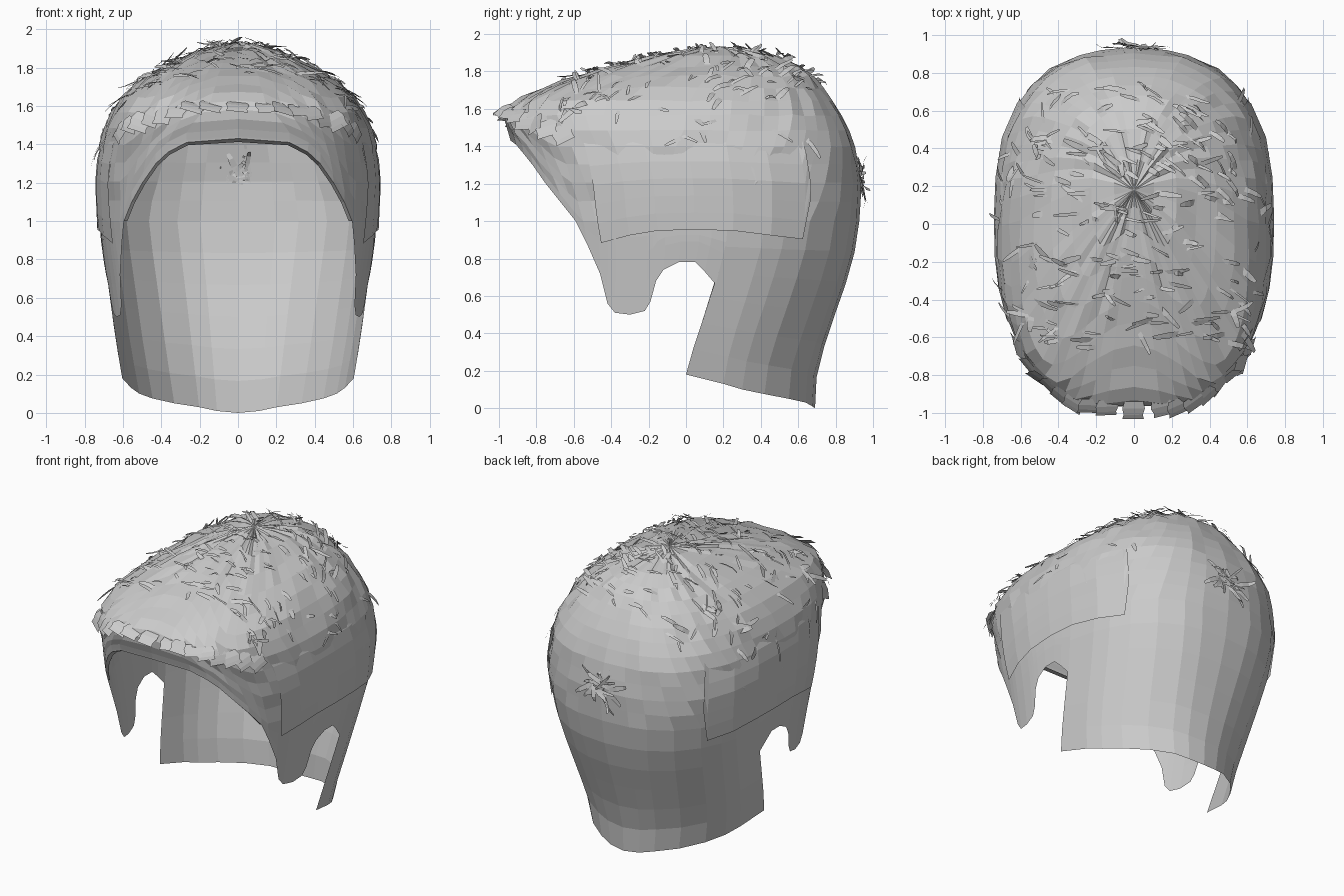
import bpy, bmesh, math, random
from mathutils import Vector

if "Cube" in bpy.data.objects:
    bpy.data.objects.remove(bpy.data.objects["Cube"])

random.seed(4)
hair = bpy.data.materials.new("hair grey")
hair.diffuse_color = (0.6, 0.6, 0.6, 1)
hair.use_nodes = True
hair.node_tree.nodes["Principled BSDF"].inputs["Base Color"].default_value = hair.diffuse_color

# horizontal slices of the head of hair: z, half width, front y, back y
SLICES = [(0, .57, -.86, .69), (.2, .61, -.86, .70), (.4, .645, -.86, .76), (.65, .68, -.86, .85),
          (.9, .715, -.86, .92), (1.2, .735, -.91, .94), (1.42, .715, -.935, .90), (1.54, .67, -.97, .85),
          (1.61, .63, -.96, .80), (1.67, .58, -.87, .76), (1.75, .48, -.66, .71),
          (1.82, .36, -.43, .63), (1.88, .22, -.18, .50), (1.92, .09, .04, .32), (1.935, 0, .18, .18)]
TOP = 1.935
# lower rim from the nape, round the ear notch and sideburn, to the hairline: y, z
RIM = [(.69, 0), (.675, .01), (.64, .03), (.55, .05), (.42, .075), (.3, .10), (.2, .13), (0, .18),
       (.16, .66), (.10, .73), (.05, .78), (-.04, .78), (-.12, .74), (-.16, .68), (-.19, .57),
       (-.22, .52), (-.3, .5), (-.38, .51), (-.42, .56), (-.46, .72), (-.53, .88), (-.59, 1.0),
       (-.67, 1.1), (-.75, 1.2), (-.82, 1.3), (-.868, 1.36), (-.91, 1.41), (-1, 1.43)]


def slice_at(z):
    z = min(max(z, 0), TOP)
    for a, b in zip(SLICES, SLICES[1:]):
        if z <= b[0]:
            t = (z - a[0]) / (b[0] - a[0])
            w, f, k = (a[i] + (b[i] - a[i]) * t for i in (1, 2, 3))
            return w, (f + k) / 2, (k - f) / 2


def power(v, e):
    return math.copysign(abs(v) ** e, v)


def squareness(z, forward):
    """Round at the nape, boxier at the ears and squarest at the fringe."""
    nape = .22 * min(1, max(0, 1 - z))
    return .8 + nape - (.1 * min(1, max(0, (z - 1.25) / .25)) if forward else 0)


def surf(a, z):
    """Point on the hair: angle a from the back, height z."""
    w, c, l = slice_at(z)
    e = squareness(z, math.cos(a) < 0)
    return Vector((w * power(math.sin(a), e), c + l * power(math.cos(a), e), min(z, TOP)))


def angle_at(y, z):
    w, c, l = slice_at(z)
    return math.acos(power(max(-1, min(1, (y - c) / l)), 1 / squareness(z, y < c)))


def frame(a, z):
    """Point, sideways tangent, upward tangent and outward normal."""
    p = surf(a, z)
    s = (surf(a + .04, z) - surf(a - .04, z)).normalized()
    u = (surf(a, z + .02) - surf(a, z - .02)).normalized()
    return p, s, u, u.cross(s).normalized()


def finish(bm, name):
    bmesh.ops.remove_doubles(bm, verts=bm.verts, dist=.0008)
    me = bpy.data.meshes.new(name)
    bm.to_mesh(me)
    bm.free()
    me.materials.append(hair)
    ob = bpy.data.objects.new(name, me)
    bpy.context.collection.objects.link(ob)


def add_grid(bm, cols):
    vs = [[bm.verts.new(p) for p in col] for col in cols]
    for c, d in zip(vs, vs[1:]):
        for i in range(len(c) - 1):
            bm.faces.new((c[i], d[i], d[i + 1], c[i + 1]))


def flip(col):
    return [Vector((-p.x, p.y, p.z)) for p in col]


# main shell: columns run from the rim to a belt above the ears, then to the crown
starts = [angle_at(y, z) for y, z in RIM]
starts[0], starts[-1] = 0, math.pi
LOW, HIGH = 6, 13
half = []
for i, (y, z0) in enumerate(RIM):
    goal = min(starts[i:])
    even = math.pi * i / (len(RIM) - 1)
    belt = max(1.0, z0 + .05)
    heights = [z0 + (belt - z0) * r / LOW for r in range(LOW)]
    heights += [belt + (TOP - belt) * (1 - (1 - r / HIGH) ** 1.5) for r in range(HIGH + 1)]
    col = []
    for r, z in enumerate(heights):
        a = starts[i] + (goal - starts[i]) * min(1, (z - z0) / .48)
        a += (even - a) * min(1, max(0, (z - belt) / (1.62 - belt)))
        p = surf(a, z)
        if r > LOW and r < LOW + HIGH and 0 < i < len(RIM) - 1:
            p += frame(a, z)[3] * random.uniform(-.01, .01)
        col.append(p)
    half.append(col)
bm = bmesh.new()
add_grid(bm, half)
add_grid(bm, [flip(c) for c in reversed(half)])
finish(bm, "hair_shell")

# turned-in lip under the fringe
lip = []
for k, col in enumerate(half[-7:]):
    p = col[0]
    lip.append([p + Vector((-p.x * .03, .01 * k, -.003 * k)), p])
bm = bmesh.new()
add_grid(bm, lip)
add_grid(bm, [flip(c) for c in reversed(lip)])
finish(bm, "fringe_lip")

# overlapping side layers above the ears
side = []
for y, z0 in [(-.45, .885), (-.3, .925), (-.15, .95), (.05, .955), (.25, .95), (.45, .925), (.62, .905), (.66, 1.12)]:
    a = angle_at(y, z0)
    col = []
    for r in range(7):
        z = z0 + (1.5 - z0) * r / 6
        p, s, u, n = frame(a, z)
        col.append(p + n * (.012 + random.uniform(-.003, .003) - .03 * max(0, r - 4) / 2))
    side.append(col)
bm = bmesh.new()
add_grid(bm, side)
add_grid(bm, [flip(c) for c in reversed(side)])
finish(bm, "side_layers")


def lock(bm, p, d, n, length, width, lift, curl=0.0, tip=.5):
    """A short ribbon of hair lying along d and lifting along n."""
    side_dir = d.cross(n).normalized()
    twist = n * random.uniform(-.35, .35) * width
    rows = []
    for t, w, h in [(0, .8, -.006), (.4, 1, .6 * lift), (.75, .85, lift), (1, tip, lift + curl)]:
        c = p + d * length * t + n * h
        half_w = (side_dir * width + twist) * w / 2
        rows.append([c - half_w, c + half_w])
    add_grid(bm, rows)


# tousled locks over the top, spread evenly as seen from above
bm = bmesh.new()
count = 0
while count < 190:
    x, y = random.uniform(-.58, .58), random.uniform(-.66, .72)
    lo, hi = 1.45, TOP - .012
    for _ in range(14):  # find the height of the hair under this spot
        z = (lo + hi) / 2
        w, c, l = slice_at(z)
        inside = abs(x / w) ** 2.5 + abs((y - c) / l) ** 2.5 < 1
        lo, hi = (z, hi) if inside else (lo, z)
    if lo < 1.58:
        continue
    w, c, l = slice_at(lo)
    a = math.atan2(power(x / w, 1.25), power((y - c) / l, 1.25))
    p, s, u, n = frame(a, lo)
    ang = random.gauss(-.5 if y > .2 else -.1, .35)
    way = random.choice((-1, 1))
    d = Vector((math.cos(ang) * way, math.sin(ang) * way, 0))
    d = (d - n * d.dot(n)).normalized()
    lock(bm, p, d, n, random.uniform(.06, .16), random.uniform(.012, .035),
         random.uniform(.01, .026), random.uniform(-.015, .015))
    count += 1
finish(bm, "top_locks")

# broad blocky locks side by side along the fringe roll
bm = bmesh.new()
for i in range(17):
    t = (i - 8) / 8
    p, s, u, n = frame(math.pi + t * .95, 1.625 - .11 * t * t)
    d = (-u + s * random.uniform(-.12, .12)).normalized()
    lock(bm, p, d, n, random.uniform(.08, .11), .12, random.uniform(.004, .014), 0, .95)
finish(bm, "fringe_locks")

# whorl at the back of the head
bm = bmesh.new()
for i in range(26):
    p, s, u, n = frame(random.uniform(-.05, .05), 1.23 + random.uniform(-.03, .03))
    t = i / 26 * math.tau
    d = (s * math.cos(t) * 1.3 + u * math.sin(t)).normalized()
    lock(bm, p, d, n, random.uniform(.08, .2), random.uniform(.015, .035),
         random.uniform(-.015, .02), random.uniform(-.03, .025))
finish(bm, "back_whorl")

# loose locks on the temples and upper sides
bm = bmesh.new()
for i in range(36):
    a = random.choice((-1, 1)) * random.uniform(.8, 2.2)
    p, s, u, n = frame(a, random.uniform(1.42, 1.7))
    d = (u * random.uniform(-1, .2) + s * random.uniform(-.8, .8)).normalized()
    lock(bm, p, d, n, random.uniform(.07, .17), random.uniform(.012, .04), random.uniform(.006, .02))
finish(bm, "side_locks")
